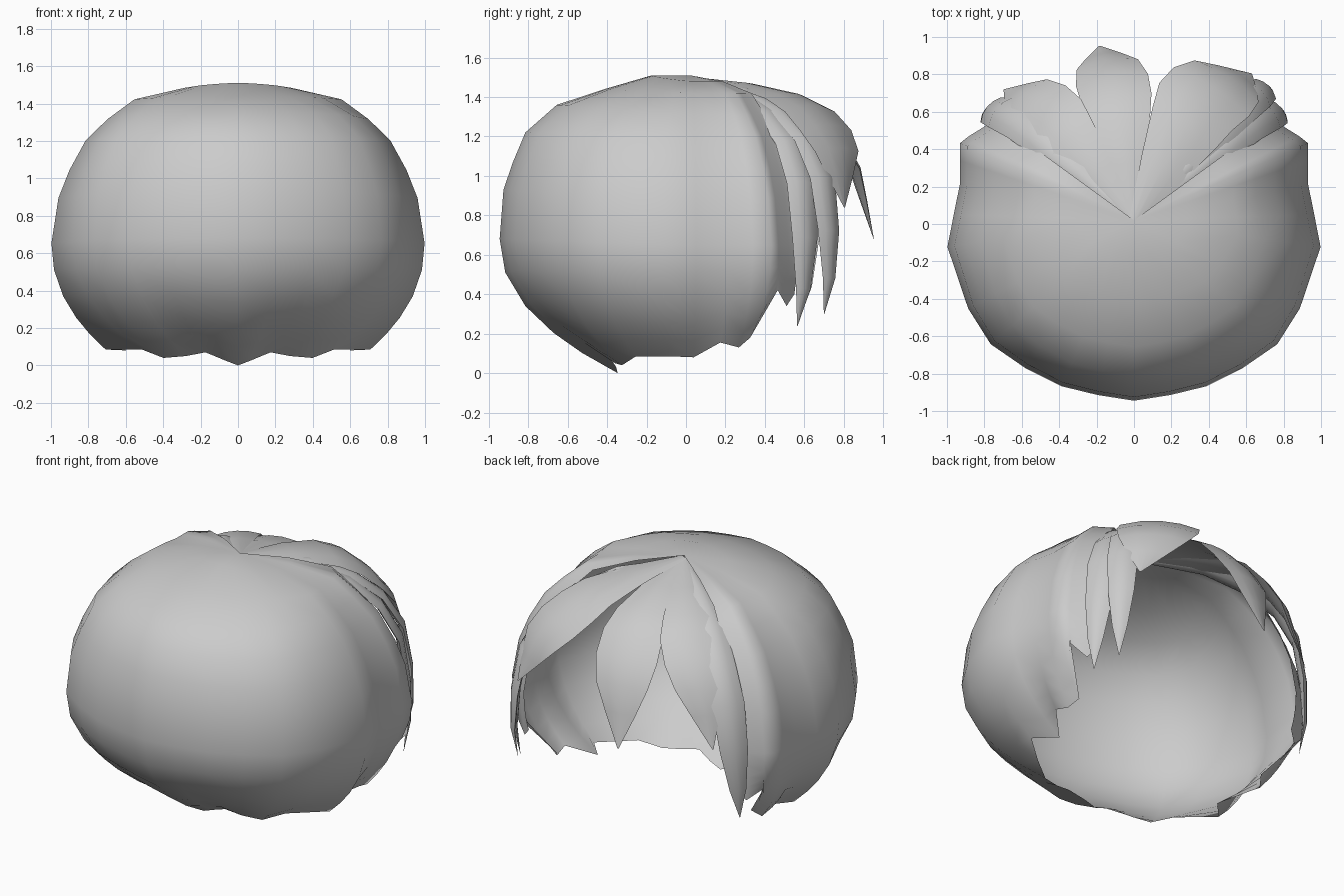
import bpy, bmesh, math
from mathutils import Vector

if "Cube" in bpy.data.objects:
    bpy.data.objects.remove(bpy.data.objects["Cube"])

grey = bpy.data.materials.new("plain grey")
grey.diffuse_color = (0.6, 0.6, 0.6, 1)
grey.use_nodes = True
grey.node_tree.nodes["Principled BSDF"].inputs["Base Color"].default_value = grey.diffuse_color
PEAK = Vector((0, 0.02, 1.505))


def finish(bm, name, angle):
    bmesh.ops.remove_doubles(bm, verts=bm.verts, dist=0.0005)
    me = bpy.data.meshes.new(name)
    bm.to_mesh(me)
    bm.free()
    ob = bpy.data.objects.new(name, me)
    bpy.context.collection.objects.link(ob)
    me.materials.append(grey)
    bpy.ops.object.select_all(action='DESELECT')
    ob.select_set(True)
    bpy.context.view_layer.objects.active = ob
    bpy.ops.object.shade_smooth_by_angle(angle=math.radians(angle))
    return ob


def skin(bm, rows, closed=False):
    """Bridge rows of points with quads."""
    grid = [[bm.verts.new(p) for p in row] for row in rows]
    for a, b in zip(grid, grid[1:]):
        n = len(a)
        for i in range(n if closed else n - 1):
            j = (i + 1) % n
            bm.faces.new((a[i], b[i], b[j], a[j]))


# Main hair shell: half columns (azimuth, plan radius, hem radius factor, hem height)
columns = [
    (-90, .945, .38, .00), (-78, .935, .40, .03), (-66, .95, .45, .07),
    (-53, .965, .48, .05), (-40, 1.0, .52, .04), (-27, .995, .58, .085),
    (-7, 1.005, .71, .085), (3, .965, .62, .08), (13, .955, .79, .155),
    (20, .99, .78, .13), (25, 1.025, .74, .18), (28, 1.0, .99, .42),
    (33, .955, .98, .34), (37, .94, .97, .40)]
crown_side = [(0, 1.51), (.3, 1.48), (.57, 1.42), (.7, 1.31), (.81, 1.2),
              (.9, 1.04), (.96, .89), (1, .65)]
crown_front = [(0, 1.51), (.2, 1.51), (.45, 1.44), (.7, 1.36), (.865, 1.22),
               (.93, 1.07), (.98, .93), (1, .68)]


def shell_column(az, radius, hem_f, hem_z, side):
    w = max(0, -math.sin(math.radians(az)))
    prof = [(a[0] + (b[0] - a[0]) * w, a[1] + (b[1] - a[1]) * w)
            for a, b in zip(crown_side, crown_front)]
    top = prof[-1][1]
    for u in (.25, .5, .7, .85, 1):
        prof.append((1 - (1 - hem_f) * u ** 2.2, top - (top - hem_z) * u))
    a = math.radians(az)
    return [(side * math.cos(a) * radius * f,
             math.sin(a) * radius * f + .02 * (1 - f), z) for f, z in prof]


bm = bmesh.new()
rows = [shell_column(*c, -1) for c in reversed(columns)]
rows += [shell_column(*c, 1) for c in columns[1:]]
skin(bm, rows)
bmesh.ops.remove_doubles(bm, verts=bm.verts, dist=0.0005)
bmesh.ops.recalc_face_normals(bm, faces=bm.faces)
finish(bm, "hair_shell", 60)

# Fringe locks: leaf-shaped strands fanning from the crown
SHORT = [(0, .01), (.32, .08), (.56, .17), (.69, .27), (.8, .41), (.89, .57), (.94, .76), (1, 1)]
LONG = [(0, .01), (.4, .06), (.65, .15), (.83, .27), (.95, .43), (1.0, .65), (1.01, .85), (.98, 1)]
WIDTH = [.12, .55, .84, .97, 1, .85, .5, .02]


def lock(name, profile, mid_az, tip_az, radius, tip_z, half_width, puff=.16):
    path = []
    for i, (f, d) in enumerate(profile):
        t = max(0, (i - 3) / 4)
        a = math.radians(mid_az + (tip_az - mid_az) * t)
        path.append(Vector((math.cos(a) * radius * f,
                            math.sin(a) * radius * f + PEAK.y * (1 - f),
                            PEAK.z - (PEAK.z - tip_z) * d)))
    a = math.radians((mid_az + tip_az) / 2)
    across = Vector((-math.sin(a), math.cos(a), 0))
    steps = (-1, -.5, 0, .5, 1)
    rows = []
    for i, p in enumerate(path):
        tangent = path[min(i + 1, 7)] - path[max(i - 1, 0)]
        out = across.cross(tangent).normalized()
        if out.dot(Vector((p.x, p.y, .5))) < 0:
            out = -out
        w = half_width * WIDTH[i]
        bulge, thick = w * puff, min(.045, w * puff * 1.8)
        front = [p + across * s * w + out * bulge * (1 - s * s) for s in steps]
        back = [p + across * s * w + out * (bulge - thick) * (1 - s * s)
                for s in (.5, 0, -.5)]
        rows.append(front + back)
    bm = bmesh.new()
    skin(bm, rows, closed=True)
    bmesh.ops.holes_fill(bm, edges=bm.edges, sides=8)
    bmesh.ops.recalc_face_normals(bm, faces=bm.faces)
    finish(bm, name, 50)


lock("fringe_centre", SHORT, 98, 101, .97, .68, .195)
lock("fringe_left_wide", SHORT, 126, 134, 1.0, .72, .165)
lock("fringe_left_edge", LONG, 139, 144, .98, .25, .10, .3)
lock("fringe_right_wide", SHORT, 62, 52, 1.02, .84, .24)
lock("fringe_right_thin", LONG, 46.5, 45, 1.01, .30, .09, .3)
lock("fringe_right_edge", LONG, 40, 36, .98, .24, .095, .3)
